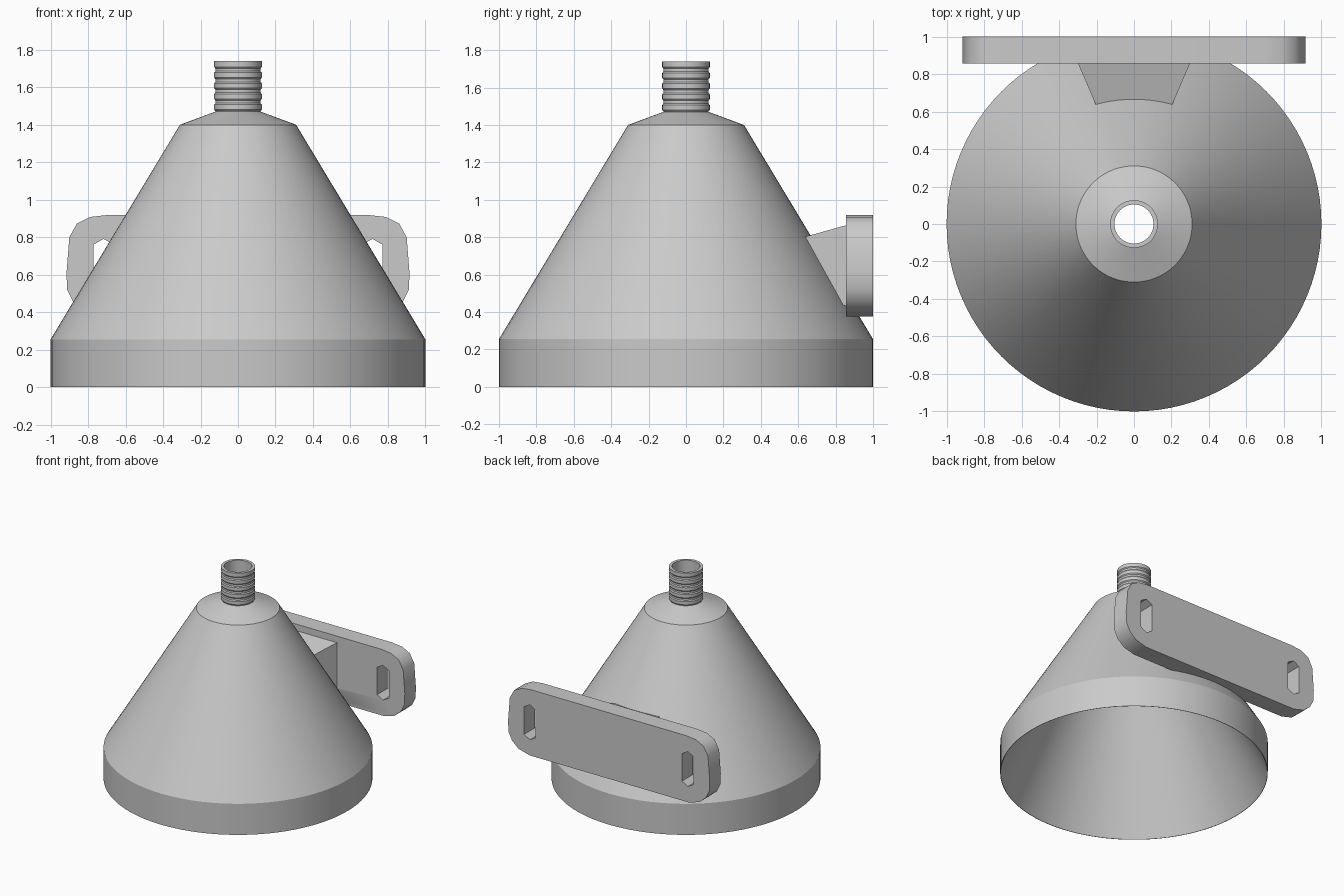
import bpy, bmesh, math

if "Cube" in bpy.data.objects:
    bpy.data.objects.remove(bpy.data.objects["Cube"], do_unlink=True)

grey = bpy.data.materials.new("plain grey")
COLOUR = (0.59, 0.59, 0.59, 1)
grey.diffuse_color = COLOUR
grey.use_nodes = True
grey.node_tree.nodes["Principled BSDF"].inputs["Base Color"].default_value = COLOUR


def finish(name, bm):
    bmesh.ops.recalc_face_normals(bm, faces=bm.faces)
    mesh = bpy.data.meshes.new(name)
    bm.to_mesh(mesh)
    bm.free()
    mesh.materials.append(grey)
    obj = bpy.data.objects.new(name, mesh)
    bpy.context.collection.objects.link(obj)
    return obj


def smooth(obj, degrees=25):
    bpy.ops.object.select_all(action="DESELECT")
    obj.select_set(True)
    bpy.context.view_layer.objects.active = obj
    bpy.ops.object.shade_smooth_by_angle(angle=math.radians(degrees))


def lathe(name, profile, segments=96):
    """Spin a closed (radius, height) outline around z."""
    bm = bmesh.new()
    rings = []
    for r, z in profile:
        rings.append([bm.verts.new((r * math.cos(a), r * math.sin(a), z))
                      for a in (math.tau * i / segments for i in range(segments))])
    for low, high in zip(rings, rings[1:] + rings[:1]):
        for i in range(segments):
            j = (i + 1) % segments
            bm.faces.new((low[i], low[j], high[j], high[i]))
    return finish(name, bm)


def loft(name, start, end):
    """Join two matching outlines with capped ends."""
    bm = bmesh.new()
    a = [bm.verts.new(p) for p in start]
    b = [bm.verts.new(p) for p in end]
    for i in range(len(a)):
        j = (i + 1) % len(a)
        bm.faces.new((a[i], a[j], b[j], b[i]))
    bm.faces.new(a)
    bm.faces.new(b)
    return finish(name, bm)


def slab(name, outline, y0, y1):
    return loft(name, [(x, y0, z) for x, z in outline], [(x, y1, z) for x, z in outline])


def cut(obj, cutter):
    mod = obj.modifiers.new("cut", "BOOLEAN")
    mod.operation = "DIFFERENCE"
    mod.solver = "EXACT"
    mod.object = cutter
    bpy.context.view_layer.objects.active = obj
    bpy.ops.object.modifier_apply(modifier=mod.name)


# Bell with shoulder; the cavity tapers straight from the sharp rim to the shoulder
NECK, BORE, BASE, TOP = 0.121, 0.104, 1.47, 1.74
smooth(lathe("funnel_shell", [
    (1, 0), (1, 0.255), (0.31, 1.4), (NECK, BASE),
    (BORE, BASE - 0.01), (0.298, 1.39), (0.997, 0)]))

# Ribbed hose neck
neck_profile = [(BORE, BASE - 0.01), (NECK, BASE - 0.005)]
PITCH = 0.057
for k in range(5):
    z = 1.478 + k * PITCH
    neck_profile += [(NECK, z - 0.005), (0.127, z + 0.003)]
    if k < 4:
        neck_profile += [(0.127, z + 0.029), (NECK, z + 0.037)]
neck_profile += [(0.127, TOP), (BORE, TOP)]
smooth(lathe("hose_neck", neck_profile))

# Mounting plate with rounded corners
MID = 0.648
half = [(0.70, 0.918), (0.79, 0.908), (0.86, 0.873), (0.90, 0.80), (0.915, 0.61),
        (0.912, 0.52), (0.88, 0.455), (0.82, 0.403), (0.72, 0.376)]
outline = half + [(-x, z) for x, z in reversed(half)]
plate = slab("mounting_plate", outline, 0.856, 1.0)

# Elongated six-sided bolt slots
slot = [(0, 0.143), (0.053, 0.113), (0.053, -0.113),
        (0, -0.143), (-0.053, -0.113), (-0.053, 0.113)]
cutters = [slab("slot_cutter", [(s * 0.717 + x, MID + z) for x, z in slot], 0.8, 1.1)
           for s in (-1, 1)]
for c in cutters:
    cut(plate, c)


# Tapered bracket block between bell and plate
def block_ring(y, w, h):
    return [(-w, y, MID - h), (w, y, MID - h), (w, y, MID + h), (-w, y, MID + h)]


bracket = loft("bracket_block", block_ring(0.86, 0.30, 0.217), block_ring(0.55, 0.167, 0.13))

# Trim plate and block just under the bell's outer surface
bm = bmesh.new()
bmesh.ops.create_cone(bm, cap_ends=True, segments=96, radius1=0.992, radius2=0.303, depth=1.145)
bmesh.ops.translate(bm, verts=bm.verts, vec=(0, 0, 0.255 + 1.145 / 2))
core = finish("core_cutter", bm)
for part in (plate, bracket):
    cut(part, core)
for c in cutters + [core]:
    bpy.data.objects.remove(c, do_unlink=True)
smooth(plate, 40)
